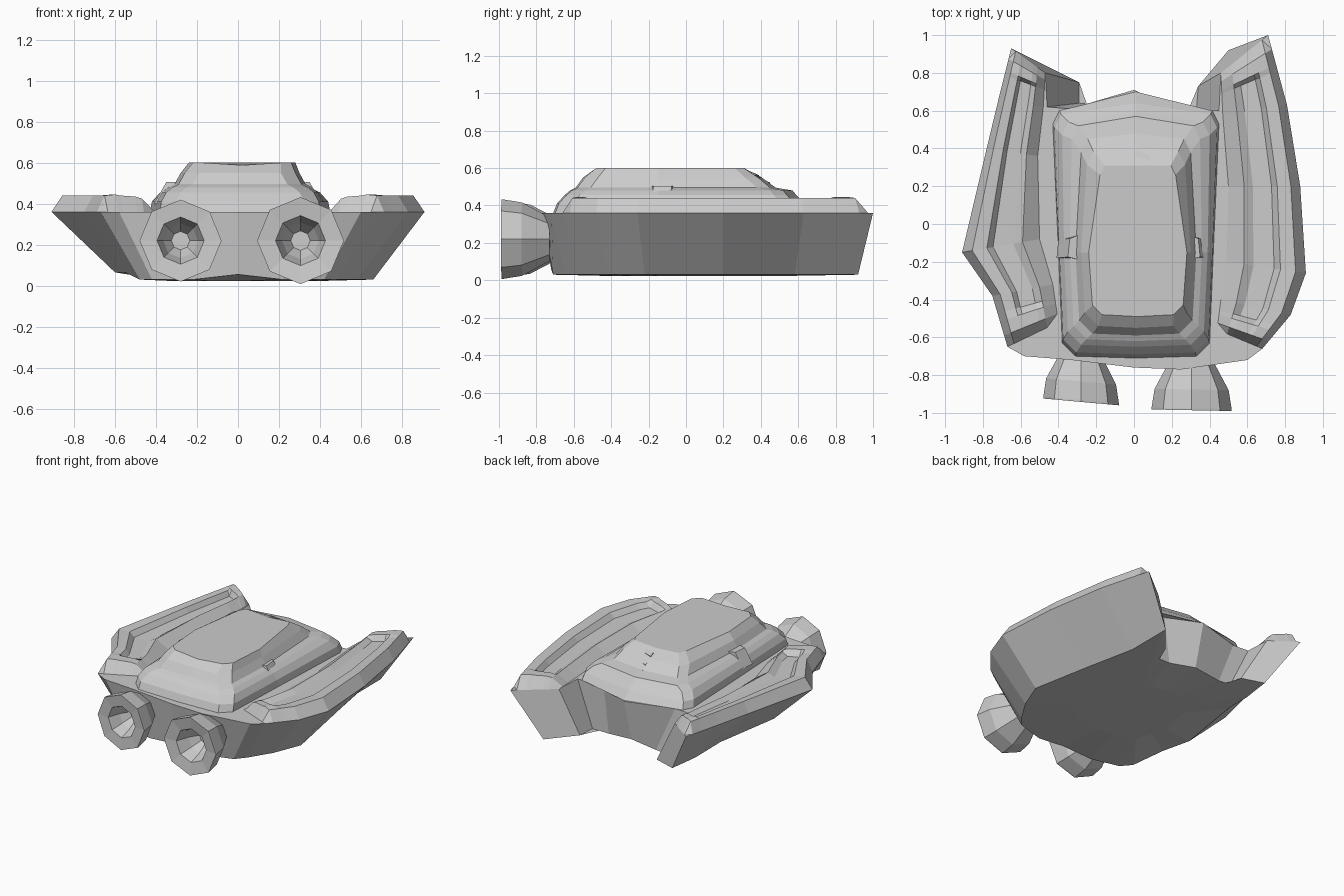
import bpy, bmesh, math
from mathutils import Vector

if "Cube" in bpy.data.objects:
    bpy.data.objects.remove(bpy.data.objects["Cube"])


def finish(name, bm):
    bmesh.ops.remove_doubles(bm, verts=bm.verts, dist=0.0005)
    bmesh.ops.recalc_face_normals(bm, faces=bm.faces)
    me = bpy.data.meshes.new(name)
    bm.to_mesh(me)
    bm.free()
    ob = bpy.data.objects.new(name, me)
    bpy.context.collection.objects.link(ob)
    return ob


def loft(name, rings, closed=True, caps=True):
    bm = bmesh.new()
    vs = [[bm.verts.new(p) for p in r] for r in rings]
    n = len(vs[0])
    for a, b in zip(vs, vs[1:]):
        for i in range(n if closed else n - 1):
            j = (i + 1) % n
            bm.faces.new((a[i], a[j], b[j], b[i]))
    if caps:
        bm.faces.new(vs[0])
        bm.faces.new(vs[-1])
    return finish(name, bm)


# Hull: deck outline x, y and keel outline x, y, running round from the front
HULL = [
    (0, -.76, 0, -.72), (.25, -.77, .22, -.71), (.60, -.72, .42, -.65),
    (.68, -.66, .48, -.58), (.83, -.48, .58, -.42), (.91, -.26, .66, -.22),
    (.88, .20, .58, .20), (.81, .63, .50, .58), (.71, 1.0, .50, .92),
    (.46, .80, .34, .73), (.45, .60, .33, .60), (.24, .60, .20, .60),
    (0, .71, 0, .63), (-.34, .61, -.20, .63), (-.46, .62, -.29, .64),
    (-.47, .80, -.29, .75), (-.65, .93, -.45, .80), (-.72, .65, -.48, .58),
    (-.78, .40, -.52, .35), (-.91, -.15, -.60, -.15), (-.75, -.38, -.55, -.36),
    (-.67, -.65, -.48, -.58), (-.58, -.70, -.42, -.65), (-.33, -.72, -.22, -.70)]
DECK = .36
keel = [(p[2], p[3], .065 if p[2] < -.5 else .055 if abs(p[2]) < .1 else .03) for p in HULL]
belly = [(x * .55, y * .5, .022) for x, y, z in keel]
loft("hull", [belly, keel, [(p[0], p[1], DECK) for p in HULL]])


# Raised wing decks with a rim round a long trough
def wing(name, outer, inner):
    ts = (0, .13, .32, .40, .66, .78, 1)
    rim = (DECK, .44, .445, .44, .435, .425, DECK)
    trough = (DECK, .44, .435, .40, .395, .42, DECK)
    pairs = [(Vector(o), Vector(i)) for o, i in zip(outer, inner)]

    def between(a, b, k):
        return a[0].lerp(b[0], k), a[1].lerp(b[1], k)

    a, b, y, z = pairs[0], pairs[1], pairs[-2], pairs[-1]
    stations = [(a, (DECK,) * 7), (between(a, b, .22), rim), (between(a, b, .5), rim),
                (between(a, b, .65), trough)]
    stations += [(p, trough) for p in pairs[1:-1]]
    stations += [(between(y, z, .5), trough), (between(y, z, .58), rim),
                 (between(y, z, .8), rim), (z, (DECK,) * 7)]
    rings = []
    for (o, i), zs in stations:
        rings.append([(*o.lerp(i, t), h) for t, h in zip(ts, zs)])
    loft(name, rings, closed=False, caps=False)


wing("right_wing_deck", [p[:2] for p in HULL[3:9]],
     [(.44, -.56), (.46, -.40), (.49, -.20), (.50, .20), (.47, .58), (.46, .80)])
wing("left_wing_deck", [p[:2] for p in HULL[21:15:-1]],
     [(-.40, -.52), (-.43, -.32), (-.50, -.08), (-.51, .36), (-.48, .62), (-.47, .80)])


# Stepped cabin: rings of half width front, half width back, front y, back y, peak, z
def cabin_ring(wf, wb, yf, yb, peak, z, c=.07, dx=.01):
    pts = [(-wf + c, yf), (0, yf - .01), (wf - c, yf), (wf, yf + c), (wf + .02, -.15),
           (wb, yb - c), (wb - c * .5, yb), (0, yb + peak), (-wb + c * .5, yb),
           (-wb, yb - c), (-wf - .02, -.15), (-wf, yf + c)]
    return [(x + dx, y, z - (.012 if x == 0 and z > .59 else 0)) for x, y in pts]


loft("cabin", [
    cabin_ring(.39, .44, -.70, .60, .10, DECK),
    cabin_ring(.385, .43, -.68, .58, .06, .41),
    cabin_ring(.36, .39, -.64, .54, .05, .455),
    cabin_ring(.33, .34, -.61, .52, .05, .48),
    cabin_ring(.30, .29, -.58, .45, .03, .495),
    cabin_ring(.27, .26, -.54, .385, .02, .55),
    cabin_ring(.24, .20, -.48, .31, .0, .60, .05, .02)])


# Small blocks on the cabin sides
for side, name in ((1, "right_vent"), (-1, "left_vent")):
    base = [(.27, -.20), (.41, -.18), (.40, -.08), (.29, -.06)]
    loft(name, [[(side * x, y, .40) for x, y in base],
                [(side * (x - .06 * (x > .35)), y * .97, .505) for x, y in base]])

# Thin slats on the right half of the rear slope
for k, (y, z) in enumerate(((.36, .57), (.42, .53), (.48, .49))):
    loft("rear_slat_%d" % (k + 1), [
        [(x, y + dy + s, z + dz) for dy, dz in ((0, -.04), (.03, -.05), (.03, -.008), (0, .006))]
        for x, s in ((.01, 0), (.17, -.05))])


# Flared eight-sided thrusters, hollow at the mouth, rims slightly skewed
def thruster(name, cx, cz, tip, size, skew):
    prof = [(.11, .27), (.135, .22), (.185, .12), (.20, .02), (.20, .01),
            (.115, .025), (.085, .12), (.045, .19)]
    rings = []
    for r, d in prof:
        rings.append([(cx + size * r * math.cos(a),
                       tip + d + skew * r * (1 - math.cos(a)),
                       cz + size * r * math.sin(a))
                      for a in (math.tau * k / 8 for k in range(8))])
    loft(name, rings)


thruster("left_thruster", -.28, .22, -.97, 1.0, .09)
thruster("right_thruster", .305, .22, -1.0, 1.06, .02)
